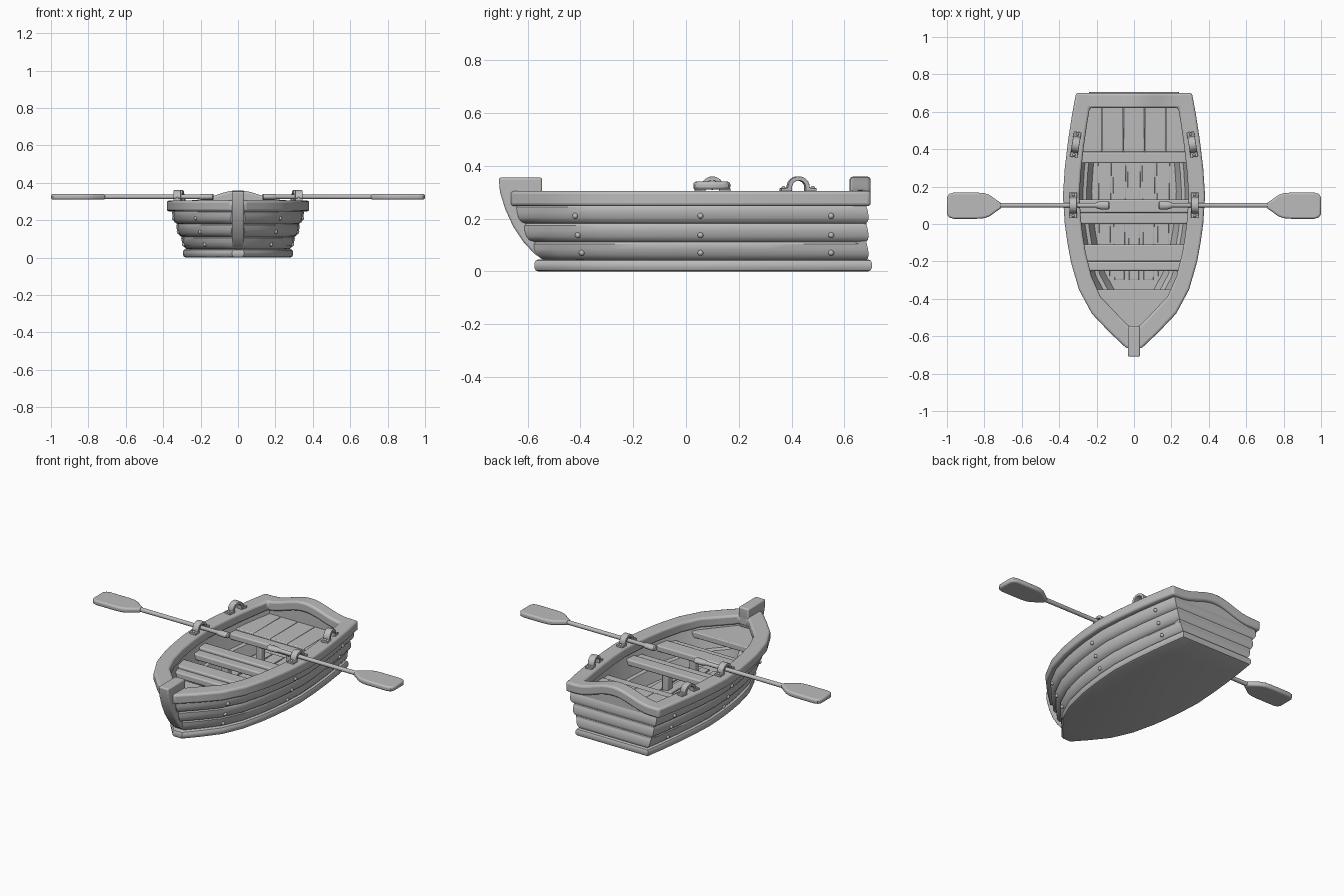
import bpy, bmesh, math
from mathutils import Vector, Matrix

cube = bpy.data.objects.get("Cube")
if cube:
    bpy.data.objects.remove(cube, do_unlink=True)

grey = bpy.data.materials.new("plain grey")
grey.use_nodes = True
COLOUR = (0.5, 0.5, 0.5, 1)
grey.diffuse_color = COLOUR
grey.node_tree.nodes["Principled BSDF"].inputs["Base Color"].default_value = COLOUR

# Half-widths of the gunwale from bow to stern: (y, x)
PLAN = [(-.665, .04), (-.58, .13), (-.48, .225), (-.35, .295), (-.2, .338), (-.1, .356),
        (0, .37), (.15, .38), (.3, .37), (.45, .352), (.58, .332), (.7, .31)]
BOW, STERN = PLAN[0][0], PLAN[-1][0]


def half_width(y):
    for (y0, x0), (y1, x1) in zip(PLAN, PLAN[1:]):
        if y <= y1:
            return x0 + (x1 - x0) * (y - y0) / (y1 - y0)
    return PLAN[-1][1]


def finish(bm, name, bevel=0, smooth=35):
    bmesh.ops.recalc_face_normals(bm, faces=bm.faces)
    mesh = bpy.data.meshes.new(name)
    bm.to_mesh(mesh)
    bm.free()
    ob = bpy.data.objects.new(name, mesh)
    bpy.context.collection.objects.link(ob)
    mesh.materials.append(grey)
    if bevel:
        mod = ob.modifiers.new("soft edges", 'BEVEL')
        mod.width, mod.segments, mod.limit_method = bevel, 3, 'ANGLE'
        mod.angle_limit = math.radians(40)
    bpy.ops.object.select_all(action='DESELECT')
    ob.select_set(True)
    bpy.context.view_layer.objects.active = ob
    bpy.ops.object.shade_smooth_by_angle(angle=math.radians(smooth))
    return ob


def outline(scale, bow, stern, z, inset=0):
    """Closed boat-shaped loop at height z."""
    side = []
    for y, x in PLAN:
        t = (y - BOW) / (STERN - BOW)
        side.append((max(x * scale - inset, .008), bow + inset + t * (stern - bow - 2 * inset), z))
    return side + [(-x, y, z) for x, y, z in reversed(side)]


def loft(rows, name, cap_start=True, cap_end=True, closed=False, bevel=0):
    bm = bmesh.new()
    rings = [[bm.verts.new(p) for p in row] for row in rows]
    pairs = list(zip(rings, rings[1:])) + ([(rings[-1], rings[0])] if closed else [])
    for a, b in pairs:
        for i in range(len(a)):
            j = (i + 1) % len(a)
            bm.faces.new((a[i], a[j], b[j], b[i]))
    if cap_start and not closed:
        bm.faces.new(rings[0])
    if cap_end and not closed:
        bm.faces.new(rings[-1])
    return finish(bm, name, bevel)


def prism(points, offset, name, bevel=0):
    """Extrude a flat polygon along an offset vector."""
    bm = bmesh.new()
    face = bm.faces.new([bm.verts.new(p) for p in points])
    new = bmesh.ops.extrude_face_region(bm, geom=[face])["geom"]
    bmesh.ops.translate(bm, vec=offset, verts=[v for v in new if isinstance(v, bmesh.types.BMVert)])
    return finish(bm, name, bevel)


def tapered_plank(y0, y1, w0, w1, z0, z1, name, x=0, bevel=.008):
    pts = [(x - w0, y0, z0), (x + w0, y0, z0), (x + w1, y1, z0), (x - w1, y1, z0)]
    return prism(pts, (0, 0, z1 - z0), name, bevel)


def rivet(pos, name, r=.011):
    bm = bmesh.new()
    bmesh.ops.create_uvsphere(bm, u_segments=12, v_segments=8, radius=r,
                              matrix=Matrix.Translation(pos))
    return finish(bm, name)


# Bottom slab with a rounded edge
slab = [(0, .014), (.004, .005), (.014, 0), (.031, 0), (.041, .005), (.045, .014)]
loft([outline(.775, -.575, .705, z, inset) for z, inset in slab], "bottom_slab")


# Clinker hull: three bulging strakes outside, plain shell inside
def hull_row(z, inset):
    u = max(0, (z - .04) / .21)
    scale = .72 + .225 * min(u, 1.2) ** .75
    return outline(scale, -.54 - .11 * u ** .7, .69, z, inset)


rows = []
for k in range(3):
    low = .042 + k * .07
    for f, inset in ((0, .008), (.1, .001), (.3, -.003), (.6, 0), (.88, .005), (.98, .011)):
        rows.append(hull_row(low + f * .07, inset))
rows += [hull_row(z, .045) for z in (.255, .18, .13)]
rows += [hull_row(.125, .062), hull_row(.06, .062)]
loft(rows, "clinker_hull")


# Gunwale ring, arched over the transom
def arch(x):
    return .027 * (1 + math.cos(math.pi * x / .25)) if abs(x) < .25 else 0


def ring_loop(inner):
    side = []
    for y, x in PLAN:
        if inner:
            yy = -.545 + (y - BOW) / (STERN - BOW) * 1.165
            w = half_width(yy) - .088
            w = min(w, .03 + (yy + .545) * .95)
            side.append((w, yy))
        else:
            side.append((x, y))
    xs, ys = side[-1]
    stern = [(xs * (1 - i / 10), ys) for i in range(1, 20)]
    return side + stern + [(-x, y) for x, y in reversed(side)]


outer, inner = ring_loop(False), ring_loop(True)


def ring_row(loop, z):
    rise = lambda i, x: arch(x) if len(PLAN) <= i < len(loop) - len(PLAN) else 0
    return [(x, y, z + rise(i, x)) for i, (x, y) in enumerate(loop)]


loft([ring_row(outer, .247), ring_row(outer, .305), ring_row(inner, .305), ring_row(inner, .247)],
     "gunwale", closed=True, bevel=.012)

# Transom panel under the arch
xs = [-.28 + .028 * i for i in range(21)]
prism([(-.25, .645, .1)] + [(x, .645, .265 + arch(x)) for x in xs] + [(.25, .645, .1)],
      (0, .04, 0), "transom_panel")

# Curved stem post
stem = [(-.71, .355), (-.705, .3), (-.685, .235), (-.655, .17), (-.615, .11), (-.575, .067),
        (-.54, .043), (-.48, .043), (-.53, .12), (-.57, .2), (-.545, .26), (-.545, .355)]
prism([(-.033, y, z) for y, z in stem], (.066, 0, 0), "stem_post", .008)

# Thwarts: a narrow front rail and a wider board behind
for label, y0, y1, y2 in (("front", -.25, -.2, -.11), ("middle", 0, .06, .13)):
    fit = lambda y: half_width(y) - .065
    tapered_plank(y0, y1, fit(y0), fit(y1), .175, .212, label + "_thwart_rail")
    tapered_plank(y1, y2, fit(y1), fit(y2), .188, .225, label + "_thwart_board")
    for s in (-1, 1):
        tapered_plank(y0 + .01, y1, .02, .02, .055, .18, label + "_thwart_leg", x=s * .1)

# Stern bench of lengthwise boards with a front rail
tapered_plank(.325, .385, .295, .29, .175, .212, "stern_bench_rail")
for i in range(5):
    tapered_plank(.385, .65, .056, .055, .185, .22, "stern_bench_board", x=(i - 2) * .113, bevel=.005)
for s in (-1, 1):
    tapered_plank(.335, .375, .02, .02, .055, .18, "stern_bench_leg", x=s * .1)

# Bow deck
tapered_plank(-.35, -.57, .225, .04, .2, .235, "bow_deck", bevel=.005)

# Floor boards
for i in range(5):
    tapered_plank(-.3, .5, .026, .038, .055, .067, "floor_board", x=(i - 2) * .078, bevel=.003)

# Hull rivets on each strake
for s in (-1, 1):
    for z, bow_y in ((.07, -.395), (.137, -.41), (.21, -.42)):
        for y in (bow_y, .055, .55):
            pts = [p for p in hull_row(z, -.002) if p[0] > 0]
            for a, b in zip(pts, pts[1:]):
                if a[1] <= y <= b[1]:
                    p = Vector(a).lerp(Vector(b), (y - a[1]) / (b[1] - a[1]))
                    rivet((s * p.x, y, z), "hull_rivet")


# Oarlocks: an arched strap with two riveted feet
def oarlock(x, y, turn):
    place = Matrix.Translation((x, y, .303)) @ Matrix.Rotation(turn, 4, 'Z')
    angles = [math.pi * i / 12 for i in range(13)]
    strap = [(.068, 0), (.068, .013), (.042, .013)]
    strap += [(.042 * math.cos(a), .016 + .041 * math.sin(a)) for a in angles]
    strap += [(-.042, .013), (-.068, .013), (-.068, 0), (-.026, 0)]
    strap += [(-.026 * math.cos(a), .016 + .025 * math.sin(a)) for a in angles] + [(.026, 0)]
    ob = prism([(-.02, v, z) for v, z in strap], (.04, 0, 0), "oarlock", .003)
    ob.matrix_world = place
    for e in (-1, 1):
        rivet(place @ Vector((0, e * .056, .013)), "oarlock_rivet", .008)


# Oars: lathed shaft with grip, and a flat paddle blade
SHAFT = [(.13, .012), (.135, .021), (.15, .024), (.18, .022), (.198, .017), (.205, .012),
         (.5, .012), (.78, .013)]
BLADE = [(.71, .014), (.735, .03), (.77, .056), (.80, .067), (.84, .07), (.965, .07),
         (.988, .063), (1, .045)]
for s in (-1, 1):
    oarlock(s * .325, .1, 0)
    oarlock(s * .312, .425, s * .16)
    circle = [2 * math.pi * i / 16 for i in range(16)]
    loft([[(s * x, .1 + r * math.cos(a), .325 + min(r, .016) * math.sin(a)) for a in circle]
          for x, r in SHAFT], "oar_shaft")
    edge = BLADE + [(x, -w) for x, w in reversed(BLADE)]
    prism([(s * x, .098 + w, .31) for x, w in edge], (0, 0, .03), "oar_blade", .01)
